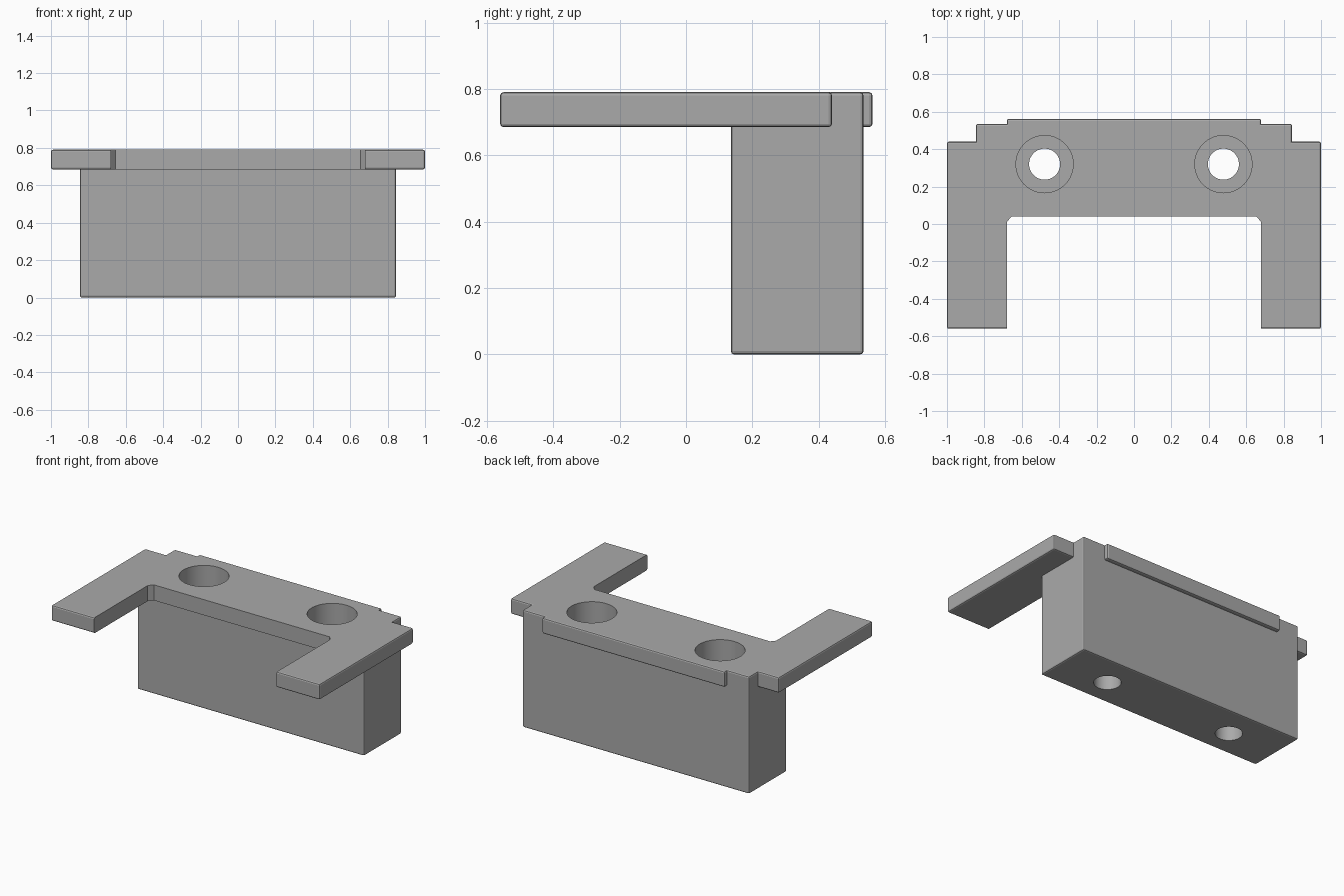
import bpy
import bmesh

cube = bpy.data.objects.get("Cube")
if cube:
    bpy.data.objects.remove(cube, do_unlink=True)

PLATE_BOTTOM, TOP = 0.685, 0.79
HOLE_X, HOLE_Y = 0.478, 0.32

grey = bpy.data.materials.new("plain grey")
grey.use_nodes = True
colour = (0.4, 0.4, 0.4, 1)
grey.diffuse_color = colour
grey.node_tree.nodes["Principled BSDF"].inputs["Base Color"].default_value = colour


def prism(name, outline, z0, z1):
    """Extrude a flat outline between two heights."""
    bm = bmesh.new()
    face = bm.faces.new([bm.verts.new((x, y, z0)) for x, y in outline])
    res = bmesh.ops.extrude_face_region(bm, geom=[face])
    verts = [g for g in res["geom"] if isinstance(g, bmesh.types.BMVert)]
    bmesh.ops.translate(bm, verts=verts, vec=(0, 0, z1 - z0))
    bmesh.ops.recalc_face_normals(bm, faces=bm.faces)
    mesh = bpy.data.meshes.new(name)
    bm.to_mesh(mesh)
    bm.free()
    obj = bpy.data.objects.new(name, mesh)
    mesh.materials.append(grey)
    bpy.context.collection.objects.link(obj)
    return obj


def combine(target, tool, operation):
    """Apply a boolean and remove the tool."""
    mod = target.modifiers.new(operation.lower(), "BOOLEAN")
    mod.operation, mod.solver, mod.object = operation, "EXACT", tool
    bpy.context.view_layer.objects.active = target
    bpy.ops.object.modifier_apply(modifier=mod.name)
    bpy.data.objects.remove(tool, do_unlink=True)


# Forked top plate with a stepped back edge
half = [(0.655, 0.04), (0.68, 0.01), (0.68, -0.56), (1, -0.56), (1, 0.44),
        (0.845, 0.44), (0.845, 0.535), (0.68, 0.535), (0.68, 0.562)]
outline = half + [(-x, y) for x, y in reversed(half)]
bracket = prism("mounting_bracket", outline, PLATE_BOTTOM, TOP)

# Hanging block under the plate
block = prism("block", [(-0.845, 0.135), (0.845, 0.135), (0.845, 0.535), (-0.845, 0.535)],
              0, TOP)
combine(bracket, block, "UNION")

# Soften the outer convex edges, leaving the inner fork edges crisp
bm = bmesh.new()
bm.from_mesh(bracket.data)
bmesh.ops.remove_doubles(bm, verts=bm.verts, dist=0.0001)
bmesh.ops.dissolve_limit(bm, angle_limit=0.02, verts=bm.verts, edges=bm.edges)


def is_outer(edge):
    mid = (edge.verts[0].co + edge.verts[1].co) / 2
    inner = abs(mid.x) < 0.681 and mid.y < 0.05
    return edge.is_manifold and edge.is_convex and edge.calc_face_angle() > 0.5 and not inner


bmesh.ops.bevel(bm, geom=[e for e in bm.edges if is_outer(e)], offset=0.01,
                segments=2, profile=0.5, affect="EDGES", clamp_overlap=True)
bm.to_mesh(bracket.data)
bm.free()

# Counterbored bolt holes
for side in (-1, 1):
    for radius, low in ((0.153, 0.25), (0.083, -0.1)):
        bpy.ops.mesh.primitive_cylinder_add(
            vertices=64, radius=radius, depth=1 - low,
            location=(side * HOLE_X, HOLE_Y, (1 + low) / 2))
        drill = bpy.context.object
        drill.name = "hole_cutter"
        drill.data.materials.append(grey)
        combine(bracket, drill, "DIFFERENCE")

bpy.ops.object.select_all(action="DESELECT")
bracket.select_set(True)
bpy.context.view_layer.objects.active = bracket
bpy.ops.object.shade_smooth_by_angle(angle=0.3)
